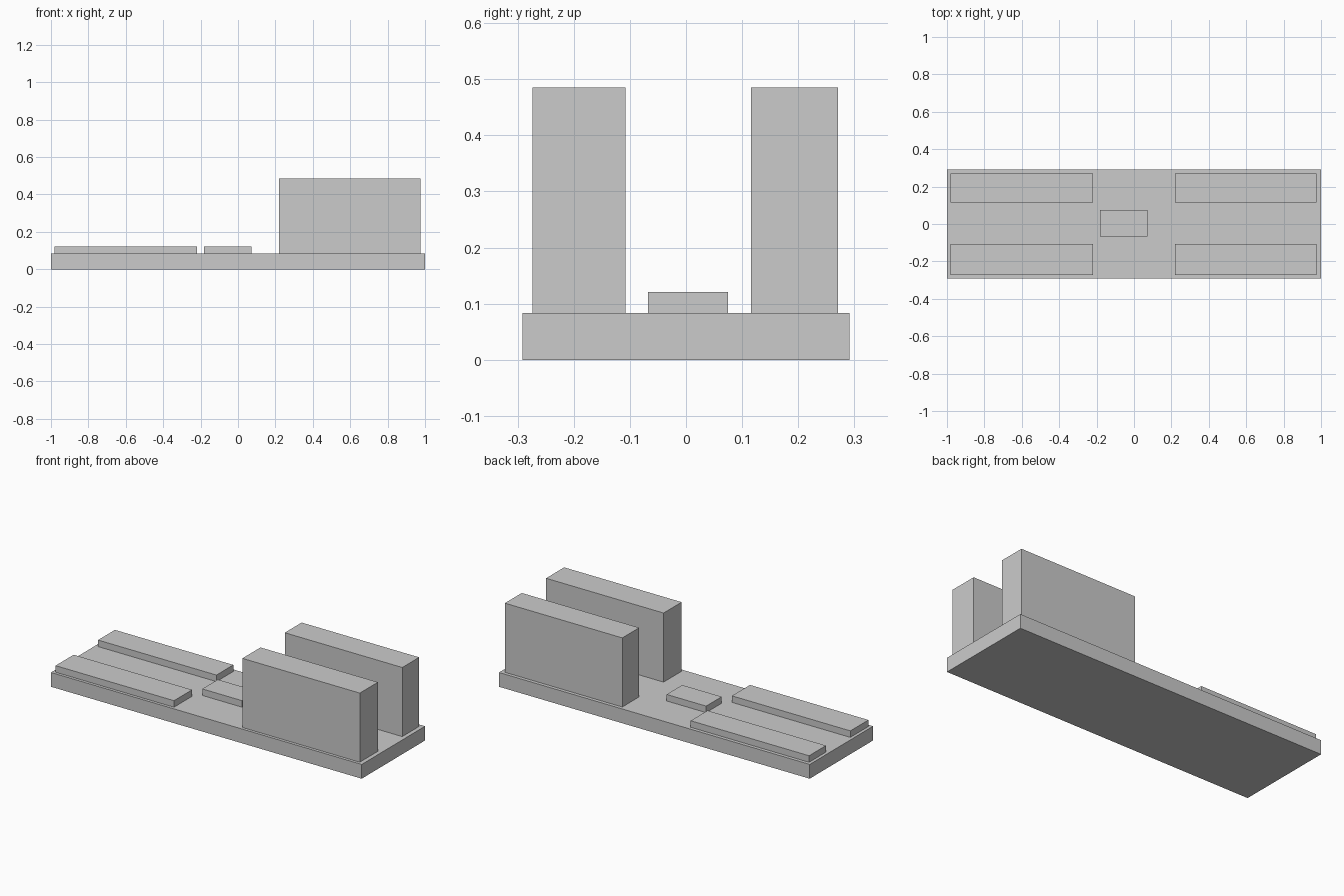
import bpy

if "Cube" in bpy.data.objects:
    bpy.data.objects.remove(bpy.data.objects["Cube"])


def block(name, x0, x1, y0, y1, z0, z1):
    """Axis-aligned block given by its limits."""
    bpy.ops.mesh.primitive_cube_add(size=1)
    ob = bpy.context.object
    ob.name = name
    for v in ob.data.vertices:
        v.co = (x1 if v.co.x > 0 else x0,
                y1 if v.co.y > 0 else y0,
                z1 if v.co.z > 0 else z0)
    return ob


BASE_TOP, LOW_TOP, TALL_TOP = 0.083, 0.121, 0.485

# Ground slab
block("base_slab", -1, 1, -0.291, 0.291, 0, BASE_TOP)

# Front and back rows: a low strip on the left, a tall block on the right
for row, y0, y1 in (("front", -0.274, -0.108), ("back", 0.116, 0.271)):
    block(row + "_low_strip", -0.982, -0.22, y0, y1, BASE_TOP, LOW_TOP)
    block(row + "_tall_block", 0.22, 0.976, y0, y1, BASE_TOP, TALL_TOP)

# Small pad in the middle
block("centre_pad", -0.182, 0.072, -0.068, 0.075, BASE_TOP, LOW_TOP)
